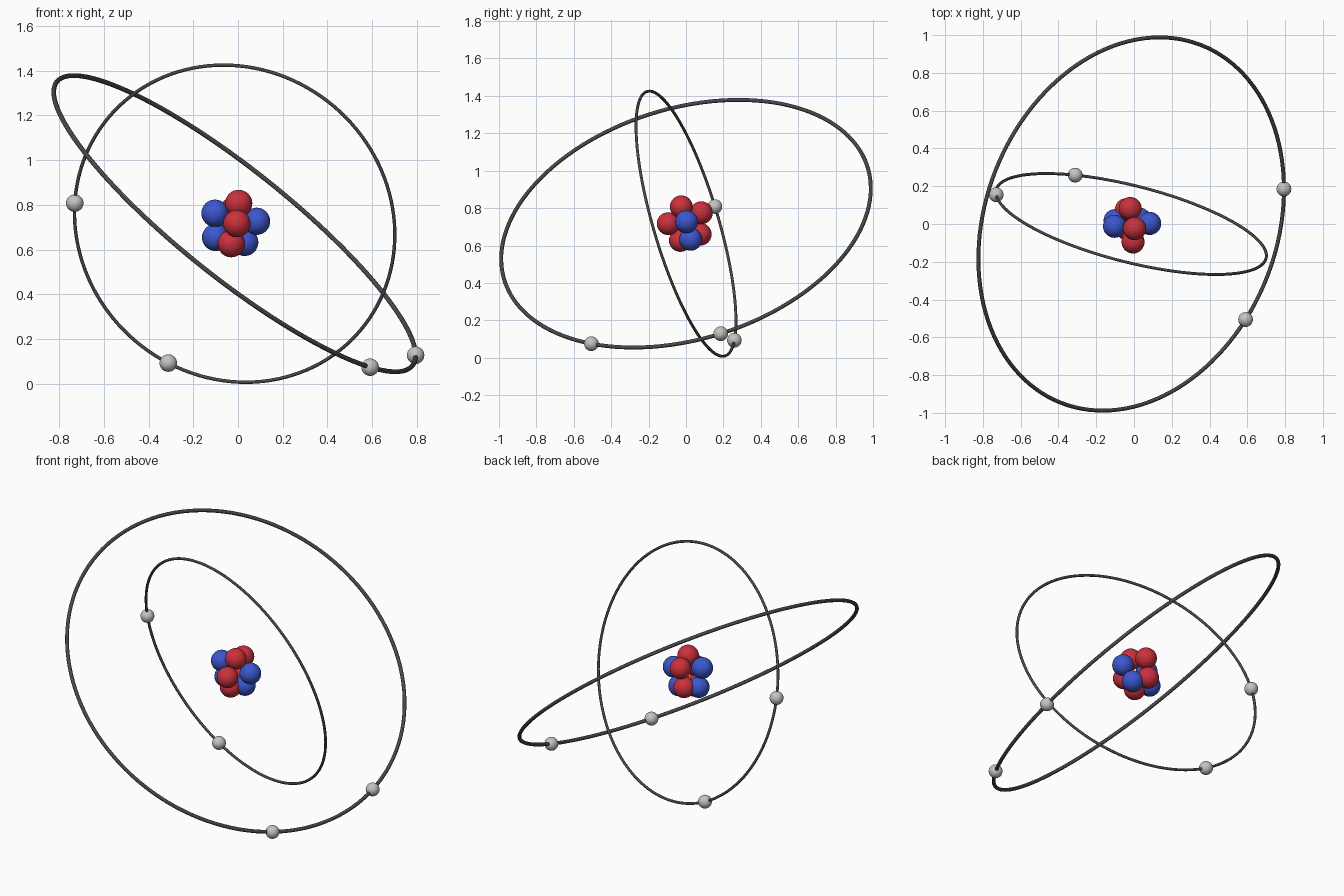
import bpy
from mathutils import Vector

if "Cube" in bpy.data.objects:
    bpy.data.objects.remove(bpy.data.objects["Cube"])

CENTER = Vector((-0.015, 0.0, 0.7165))


def material(name, rgb):
    m = bpy.data.materials.new(name)
    m.diffuse_color = (*rgb, 1.0)
    m.use_nodes = True
    m.node_tree.nodes["Principled BSDF"].inputs["Base Color"].default_value = m.diffuse_color
    return m


RED = material("red", (0.60, 0.030, 0.045))
BLUE = material("blue", (0.045, 0.095, 0.62))
DARK = material("dark grey", (0.065, 0.065, 0.07))
LIGHT = material("light grey", (0.55, 0.55, 0.55))


def finish(name, mat):
    ob = bpy.context.object
    ob.name = name
    ob.data.materials.append(mat)
    bpy.ops.object.shade_smooth()
    return ob


def ball(name, pos, radius, mat):
    bpy.ops.mesh.primitive_uv_sphere_add(segments=32, ring_count=16,
                                         radius=radius, location=pos)
    return finish(name, mat)


def orbit(name, normal, radius, tube, electrons):
    """Tilted ring with electrons snapped onto it."""
    n = Vector(normal).normalized()
    bpy.ops.mesh.primitive_torus_add(
        major_segments=128, minor_segments=12, major_radius=radius,
        minor_radius=tube, location=CENTER,
        rotation=n.to_track_quat('Z', 'Y').to_euler())
    finish(name + "_orbit", DARK)
    for i, p in enumerate(electrons):
        d = Vector(p) - CENTER
        d = (d - n * d.dot(n)).normalized() * radius
        ball(f"{name}_electron_{i + 1}", CENTER + d, 0.039, LIGHT)


# Orbits and their electrons
orbit("outer", (0.606, -0.237, 0.759), 1.017, 0.0105,
      [(0.795, 0.185, 0.13), (0.59, -0.505, 0.077)])
orbit("inner", (0.237, 0.9315, 0.274), 0.737, 0.0078,
      [(-0.73, 0.16, 0.81), (-0.31, 0.265, 0.095)])

# Nucleus: clustered red and blue particles
reds = [(0.003, -0.025, 0.807), (-0.005, -0.095, 0.717),
        (-0.03, -0.03, 0.627), (-0.02, 0.082, 0.775), (-0.04, 0.076, 0.66)]
blues = [(0.083, 0.003, 0.727), (0.03, 0.025, 0.633),
         (-0.103, -0.012, 0.763), (-0.10, 0.018, 0.655)]
for i, p in enumerate(reds):
    ball(f"red_nucleon_{i + 1}", p, 0.061, RED)
for i, p in enumerate(blues):
    ball(f"blue_nucleon_{i + 1}", p, 0.061, BLUE)
